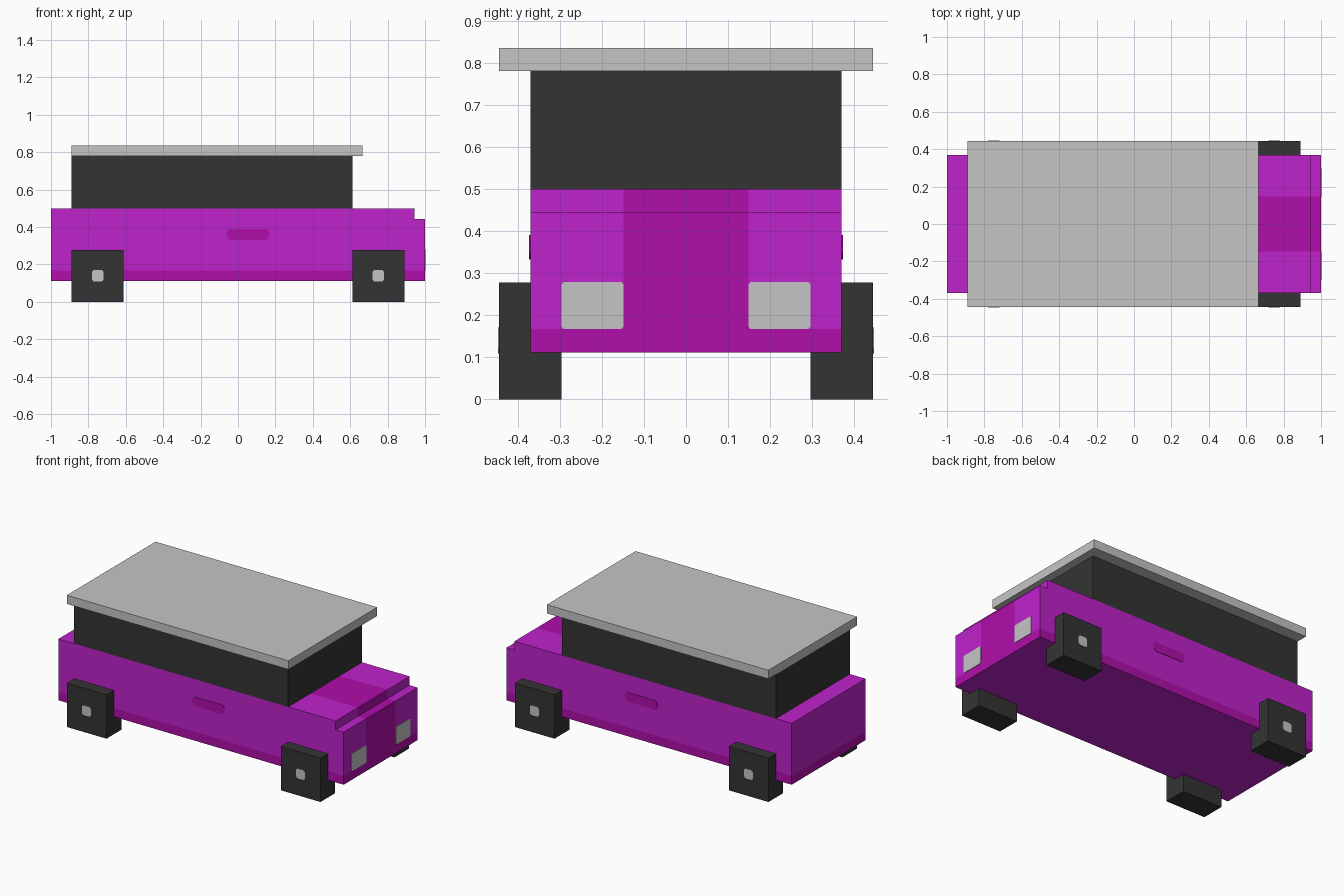
import bpy, bmesh
from mathutils import Vector

if "Cube" in bpy.data.objects:
    bpy.data.objects.remove(bpy.data.objects["Cube"])


def material(name, hex_code):
    lin = []
    for i in (0, 2, 4):
        c = int(hex_code[i:i + 2], 16) / 255
        lin.append(c / 12.92 if c <= 0.04045 else ((c + 0.055) / 1.055) ** 2.4)
    m = bpy.data.materials.new(name)
    m.diffuse_color = (*lin, 1)
    m.use_nodes = True
    m.node_tree.nodes["Principled BSDF"].inputs["Base Color"].default_value = m.diffuse_color
    return m


PURPLE = material("purple paint", "BF22CB")
MAGENTA = material("dark magenta trim", "B00EAA")
DARK = material("charcoal", "343434")
GREY = material("light grey", "C5C5C5")


def finish(name, bm, *mats):
    bmesh.ops.recalc_face_normals(bm, faces=bm.faces)
    me = bpy.data.meshes.new(name)
    bm.to_mesh(me)
    bm.free()
    for m in mats:
        me.materials.append(m)
    ob = bpy.data.objects.new(name, me)
    bpy.context.collection.objects.link(ob)
    return ob


def extrude(bm, points, vec):
    face = bm.faces.new([bm.verts.new(p) for p in points])
    res = bmesh.ops.extrude_face_region(bm, geom=[face], use_keep_orig=True)
    verts = [v for v in res["geom"] if isinstance(v, bmesh.types.BMVert)]
    bmesh.ops.translate(bm, verts=verts, vec=vec)


def box(name, lo, hi, mat):
    bm = bmesh.new()
    pts = [(lo[0], lo[1], lo[2]), (hi[0], lo[1], lo[2]),
           (hi[0], hi[1], lo[2]), (lo[0], hi[1], lo[2])]
    extrude(bm, pts, Vector((0, 0, hi[2] - lo[2])))
    return finish(name, bm, mat)


def plate(name, centre, half_u, half_v, clip, u, normal, mat):
    """Thin upright plate with clipped corners; u is its horizontal axis."""
    a, b = half_u, half_v
    uv = [(-a + clip, -b), (a - clip, -b), (a, -b + clip), (a, b - clip),
          (a - clip, b), (-a + clip, b), (-a, b - clip), (-a, -b + clip)]
    bm = bmesh.new()
    c, u, n = Vector(centre), Vector(u), Vector(normal)
    extrude(bm, [c + u * p + Vector((0, 0, q)) - n * 0.002 for p, q in uv], n * 0.005)
    return finish(name, bm, mat)


# Body: side profile with a stepped nose, cut along the paint lines
W = 0.37
bm = bmesh.new()
profile = [(-1, 0.111), (1, 0.111), (1, 0.444), (0.944, 0.444), (0.944, 0.5), (-1, 0.5)]
extrude(bm, [(x, -W, z) for x, z in profile], Vector((0, 2 * W, 0)))
for co, no in (((0, 0, 0.167), (0, 0, 1)), ((0, -0.148, 0), (0, 1, 0)),
               ((0, 0.148, 0), (0, 1, 0)), ((0.611, 0, 0), (1, 0, 0))):
    bmesh.ops.bisect_plane(bm, geom=bm.verts[:] + bm.edges[:] + bm.faces[:],
                           plane_co=co, plane_no=no)
bmesh.ops.recalc_face_normals(bm, faces=bm.faces)
for f in bm.faces:
    c, n = f.calc_center_median(), f.normal
    sill = abs(n.z) < 0.5 and c.z < 0.167
    stripe = abs(c.y) < 0.148 and (n.x > 0.5 or (n.z > 0.5 and c.x > 0.611))
    f.material_index = 1 if sill or stripe else 0
finish("body", bm, PURPLE, MAGENTA)

# Cabin and overhanging roof
box("cabin", (-0.889, -W, 0.5), (0.611, W, 0.78), DARK)
box("roof", (-0.889, -0.444, 0.78), (0.665, 0.444, 0.835), GREY)

for s, side in ((-1, "front"), (1, "back")):
    # Square wheels with hubs
    for x, end in ((-0.75, "left"), (0.75, "right")):
        y0, y1 = sorted((s * 0.296, s * 0.444))
        box(f"{side}_{end}_wheel", (x - 0.139, y0, 0), (x + 0.139, y1, 0.278), DARK)
        plate(f"{side}_{end}_hub", (x, s * 0.444, 0.14), 0.031, 0.031, 0.01,
              (1, 0, 0), (0, s, 0), GREY)
    # Door handle and headlight
    plate(f"{side}_door_handle", (0.053, s * W, 0.361), 0.112, 0.029, 0.014,
          (1, 0, 0), (0, s, 0), MAGENTA)
    plate(f"{side}_headlight", (1, s * 0.222, 0.223), 0.074, 0.056, 0.006,
          (0, 1, 0), (1, 0, 0), GREY)
